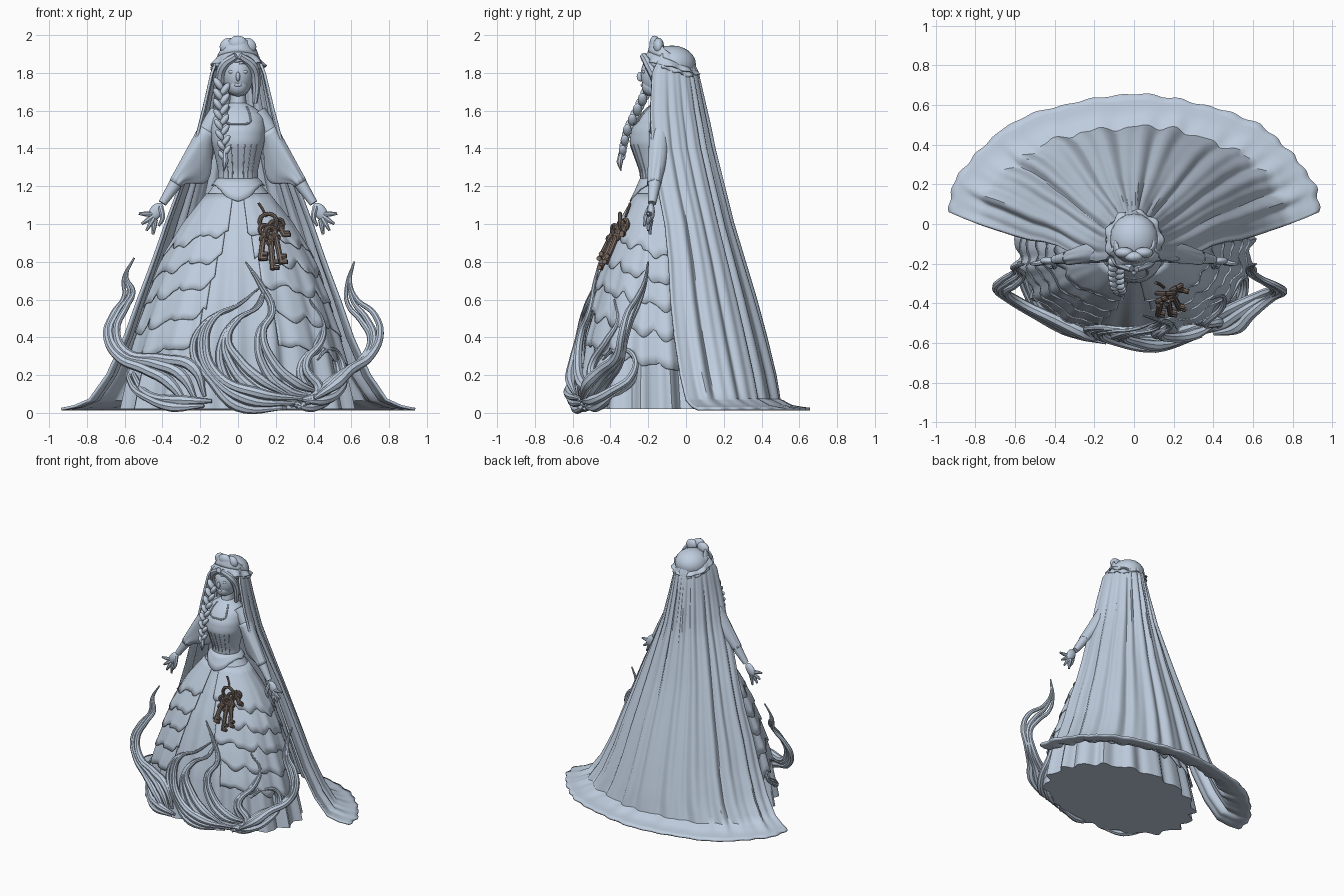
import bpy, bmesh, random
from math import sin, cos, pi, sqrt, radians
from mathutils import Vector, Matrix

random.seed(4)
old = bpy.data.objects.get("Cube")
if old:
    bpy.data.objects.remove(old)


def material(name, rgb):
    m = bpy.data.materials.new(name)
    m.use_nodes = True
    m.diffuse_color = (*rgb, 1)
    m.node_tree.nodes["Principled BSDF"].inputs["Base Color"].default_value = (*rgb, 1)
    return m


PALE = material("pale_blue", (0.52, 0.61, 0.73))
BROWN = material("worn_brown", (0.2, 0.15, 0.125))


def add(name, mesh, mat=PALE):
    mesh.materials.clear()
    mesh.materials.append(mat)
    ob = bpy.data.objects.new(name, mesh)
    bpy.context.collection.objects.link(ob)
    return ob


def from_bm(name, bm, mat=PALE):
    bmesh.ops.recalc_face_normals(bm, faces=bm.faces)
    mesh = bpy.data.meshes.new(name)
    bm.to_mesh(mesh)
    bm.free()
    return add(name, mesh, mat)


def sheet(name, nu, nv, f, closed=False, cap=False, thick=0.0):
    """Grid surface from f(u, v), with u and v in 0..1."""
    bm = bmesh.new()
    cols = nu if closed else nu + 1
    rows = [[bm.verts.new(f(i / nu, j / nv)) for i in range(cols)] for j in range(nv + 1)]
    for a, b in zip(rows, rows[1:]):
        for i in range(nu):
            k = (i + 1) % cols
            bm.faces.new((a[i], a[k], b[k], b[i]))
    if cap:
        bmesh.ops.holes_fill(bm, edges=bm.edges, sides=0)
    ob = from_bm(name, bm)
    if thick:
        mod = ob.modifiers.new("thickness", 'SOLIDIFY')
        mod.thickness = thick
        mod.offset = 0
    return ob


def tube(name, pts, radii, mat=PALE, sides=2):
    """Smooth tapering strand through the points."""
    cu = bpy.data.curves.new(name, 'CURVE')
    cu.dimensions = '3D'
    cu.bevel_depth = 1
    cu.bevel_resolution = sides
    cu.resolution_u = 6
    cu.use_fill_caps = True
    sp = cu.splines.new('BEZIER')
    sp.bezier_points.add(len(pts) - 1)
    for n, (bp, p) in enumerate(zip(sp.bezier_points, pts)):
        bp.co = p
        bp.radius = radii[min(n, len(radii) - 1)]
        bp.handle_left_type = bp.handle_right_type = 'AUTO'
    tmp = bpy.data.objects.new(name, cu)
    bpy.context.collection.objects.link(tmp)
    bpy.context.view_layer.update()
    mesh = bpy.data.meshes.new_from_object(tmp.evaluated_get(bpy.context.evaluated_depsgraph_get()))
    bpy.data.objects.remove(tmp)
    return add(name, mesh, mat)


def ball(name, loc, size, turn=0.0):
    bm = bmesh.new()
    bmesh.ops.create_uvsphere(bm, u_segments=20, v_segments=12, radius=1)
    bm.transform(Matrix.Translation(loc) @ Matrix.Rotation(turn, 4, 'Y') @ Matrix.Diagonal((*size, 1)))
    return from_bm(name, bm)


def look(table, z):
    """Interpolate rows (z, ...) listed from top to bottom."""
    for a, b in zip(table, table[1:]):
        if z >= b[0]:
            t = min(1, max(0, (a[0] - z) / (a[0] - b[0])))
            return [p + (q - p) * t for p, q in zip(a[1:], b[1:])]
    return table[-1][1:]


# Skirt: rows of height, half width, front y, back y
SKIRT = [(1.24, .1, -.235, -.06), (1.15, .17, -.27, -.02), (1.0, .28, -.345, .04),
         (.8, .39, -.43, .1), (.6, .46, -.49, .15), (.4, .52, -.535, .19), (.02, .6, -.58, .25)]


def skirt_point(a, z, off=0.0, fold=1.0):
    w, f, b = look(SKIRT, z)
    grow = max(0, min(1, (1.22 - z) / 1.1))
    r = 1 + fold * grow * (.04 * cos(18 * a + .6 * sin(3 * a)) + .015 * cos(31 * a + 1))
    return Vector(((w * r + off) * sin(a), (f + b) / 2 - ((b - f) / 2 * r + off) * cos(a), z))


def on_skirt(x, z, off):
    w, f, b = look(SKIRT, z)
    return Vector((x, (f + b) / 2 - (b - f) / 2 * sqrt(max(0, 1 - (x / w) ** 2)) - off, z))


sheet("skirt", 180, 22, lambda u, v: skirt_point(2 * pi * u, 1.24 - 1.22 * v), closed=True, cap=True)

# Scalloped tiers, open at the front
for n, hem in enumerate((1.0, .86, .72, .56, .4)):
    gap = .16 + .06 * n
    def tier(u, v, hem=hem, gap=gap, n=n):
        a = gap + (2 * pi - 2 * gap) * u
        side = min(1, min(u, 1 - u) * 4)
        low = hem - .13 * side - .05 * abs(sin(a * (5 + n) + n)) ** .6 + .01 * sin(23 * a + n)
        top = min(1.2, hem + .16)
        return skirt_point(a, top + (low - top) * v, .003 + .02 * v, .6)
    sheet("skirt_tier_%d" % (n + 1), 150, 6, tier, thick=.007)

# Veil: rows of height, half width, front edge y, back y
VEIL = [(1.9, .1, -.13, .02), (1.8, .14, -.18, .06), (1.6, .185, -.19, .1), (1.4, .235, -.18, .14),
        (1.2, .31, -.15, .19), (1.0, .385, -.11, .24), (.8, .455, -.09, .3), (.6, .53, -.08, .36),
        (.4, .6, -.06, .415), (.2, .69, -.03, .465), (.07, .78, .0, .49), (.035, .86, .03, .56),
        (.02, .93, .06, .65)]


def veil(u, v):
    n = v * (len(VEIL) - 1)
    i = min(int(n), len(VEIL) - 2)
    z, w, f, b = [p + (q - p) * (n - i) for p, q in zip(VEIL[i], VEIL[i + 1])]
    a = pi * u
    calm = 1 if v < .8 else 1 - .85 * (v - .8) / .2
    fold = calm * min(1, v * 5) * (.024 * cos(24 * a + sin(5 * a)) + .014 * cos(41 * a + 3 * v) + .012 * sin(9 * a + 2 * v))
    r = 1 + fold - .015 * calm
    if v == 1:
        r += .01 * sin(9 * a) + .006 * sin(39 * a)
    return Vector((w * cos(a) * r, f + (b - f) * sin(a) * r, z))


sheet("veil", 150, 36, veil, thick=.014)

# Bodice: rows of height, half width, front y, back y
BODY = [(1.7, .04, -.17, -.08), (1.64, .045, -.18, -.07), (1.61, .1, -.215, -.05), (1.57, .14, -.25, -.04),
        (1.5, .145, -.29, -.03), (1.43, .14, -.3, -.03), (1.36, .122, -.275, -.04), (1.28, .105, -.245, -.06),
        (1.22, .105, -.24, -.055), (1.16, .12, -.25, -.04)]


def body_point(a, z, off=0.0):
    w, f, b = look(BODY, z)
    return Vector(((w + off) * sin(a), (f + b) / 2 - ((b - f) / 2 + off) * cos(a), z))


sheet("bodice", 40, 27, lambda u, v: body_point(2 * pi * u, 1.7 - .54 * v), closed=True, cap=True)
for k in range(-3, 4):
    tube("corset_seam", [body_point(k * .27, z, -.001) for z in (1.42, 1.38, 1.34, 1.26, 1.19)], [.003])
tube("neckline", [body_point(a, z, .001) for a, z in
     ((-.6, 1.62), (-.5, 1.58), (-.45, 1.54), (0, 1.53), (.45, 1.54), (.5, 1.58), (.6, 1.62))], [.006])


def peplum(u, v):
    a = 2 * pi * u
    point = 1 - min(1, abs(sin(a / 2)) * 2.2)
    z = 1.24 - v * (.03 + .09 * point + .008 * abs(sin(5 * a)))
    return skirt_point(a, z, .005 + .006 * v, 0)


sheet("waist_trim", 72, 3, peplum, closed=True, thick=.008)

# Head and face
ball("head", (0, -.14, 1.79), (.083, .1, .12))
ball("jaw", (0, -.175, 1.73), (.055, .06, .055))
ball("nose", (0, -.243, 1.78), (.012, .018, .025))
ball("lips", (0, -.232, 1.735), (.02, .008, .008))
for s, side in ((1, "left"), (-1, "right")):
    ball("eye_" + side, (s * .034, -.223, 1.805), (.017, .009, .009))
    tube("front_hair_" + side, [(s * .01, -.225, 1.89), (s * .075, -.195, 1.84), (s * .095, -.16, 1.76),
                                (s * .09, -.15, 1.64)], [.02, .026, .025, .014])

# Braid over one shoulder
BRAID = [(1.74, -.085, -.19), (1.62, -.09, -.25), (1.5, -.085, -.31), (1.42, -.075, -.33), (1.33, -.07, -.345)]
for k in range(15):
    z = 1.74 - .027 * k
    x, y = look(BRAID, z)
    s = 1 if k % 2 else -1
    fat = 1.2 - .02 * k
    ball("braid_lobe", (x + s * .015 * fat, y, z), (.016 * fat, .022 * fat, .034 * fat), s * radians(35))
tube("braid_tail", [(-.07, -.34, 1.38), (-.068, -.35, 1.33), (-.075, -.345, 1.28)], [.012, .018, .002])

# Ruffled bonnet, tilted up at the front
ball("bonnet", (0, -.075, 1.845), (.122, .128, .1))


def ruffle(rise, flare, waves, size, front, wave=.08):
    def f(u, v):
        a = 2 * pi * u
        h = size + front * max(0, cos(a))
        r = 1 + flare * v + wave * v * sin(waves * a)
        z = 1.865 + .045 * cos(a) + rise * v * h * (.9 + .1 * cos(waves * a + 1))
        return Vector((.115 * r * sin(a), -.08 - .118 * r * cos(a), z))
    return f


sheet("bonnet_frill", 96, 4, ruffle(-1, .16, 11, .06, .015), closed=True, thick=.008)
sheet("bonnet_frill_upper", 96, 4, ruffle(-1, .24, 9, .035, .02), closed=True, thick=.008)
sheet("bonnet_crest", 96, 4, ruffle(1, -.2, 6, .04, .045, .05), closed=True, thick=.01)
for k in range(-1, 2):
    ball("crest_petal", (.05 * k, -.165 + .02 * k * k, 1.955 - .012 * k * k), (.048, .028, .042), .4 * k)

# Arms, draped sleeves and hands
for s, side in ((1, "left"), (-1, "right")):
    P = lambda *p: Vector((s * p[0], p[1], p[2]))
    tube("arm_" + side, [P(.1, -.14, 1.59), P(.165, -.14, 1.49), P(.24, -.145, 1.35), P(.32, -.165, 1.23),
                         P(.4, -.18, 1.11)], [.05, .05, .046, .036, .022], sides=4)

    def sleeve(u, v):
        a = 2 * pi * u
        r = .052 - .018 * v + .003 * v * cos(7 * a)
        drop = max(0, -sin(a)) * sin(pi * v) ** 2 * .1
        return P(.16 + .17 * v + r * .8 * sin(a) - .5 * drop, -.14 - .03 * v + r * cos(a) + .5 * drop,
                 1.495 - .28 * v + .5 * r * sin(a) - drop)
    sheet("sleeve_" + side, 42, 14, sleeve, closed=True, thick=.005)
    ball("palm_" + side, P(.435, -.185, 1.065), (.034, .02, .052), s * radians(-35))
    for tip in ((.525, -.2, 1.055), (.51, -.2, 1.0), (.485, -.2, .965), (.45, -.19, .945)):
        knuckle = Vector((.435, -.185, 1.05)).lerp(Vector(tip), .25)
        mid = Vector((.435, -.195, 1.05)).lerp(Vector(tip), .6)
        tube("finger_" + side, [P(*knuckle), P(*mid), P(*tip)], [.015, .013, .007])
    tube("thumb_" + side, [P(.41, -.19, 1.09), P(.4, -.215, 1.03), P(.42, -.22, .99)], [.016, .013, .007])


# Tendrils curling around the hem
def tendril(name, pts, fat, strands):
    n = len(pts) - 1
    for k in range(strands):
        d = (k - (strands - 1) / 2) * fat * 1.3
        drift = random.uniform(.6, 1.4)
        path = []
        for i, p in enumerate(pts):
            spread = d * (1 - (i / n) ** 2) * (1 + .5 * sin(drift * i * 1.7))
            path.append(Vector(p) + Vector((spread, -.3 * spread, .6 * spread)))
        tube(name, path, [fat * (.3 if i == 0 else 1.05 - .9 * i / n) for i in range(n + 1)])


SIDES = {
    "tendril_right": [(-.22, -.56, .06), (-.3, -.54, .2), (-.44, -.47, .26), (-.61, -.38, .31), (-.675, -.33, .42),
                      (-.63, -.29, .54), (-.575, -.25, .63), (-.595, -.22, .72), (-.55, -.2, .82)],
    "tendril_left": [(.36, -.54, .05), (.46, -.5, .12), (.55, -.44, .2), (.68, -.36, .29), (.72, -.33, .4),
                     (.68, -.3, .5), (.61, -.26, .59), (.59, -.22, .69), (.615, -.2, .8)]}
for name, pts in SIDES.items():
    tendril(name, pts, .034, 3)
FRONT = {
    "big_swirl": [(.3, .05), (.05, .07), (-.12, .18), (-.2, .35), (-.15, .49), (0, .57), (.11, .66)],
    "inner_swirl": [(.22, .07), (.06, .14), (-.04, .26), (-.07, .38), (-.01, .49), (.1, .56), (.14, .66)],
    "centre_wave": [(.4, .1), (.28, .14), (.16, .26), (.12, .42), (.18, .54), (.12, .68), (.04, .8)],
    "side_wave": [(.3, .05), (.4, .1), (.35, .24), (.43, .38), (.44, .48), (.38, .6)],
    "right_wave": [(-.16, .05), (-.32, .05), (-.46, .08), (-.55, .16), (-.56, .26), (-.5, .3)],
    "left_wave": [(.3, .06), (.42, .05), (.51, .1), (.55, .2), (.53, .3), (.47, .33), (.42, .28)]}
for name, pts in FRONT.items():
    tendril(name, [on_skirt(x, z, .03) for x, z in pts], .032, 2 if "wave" in name else 3)


# Keys hanging from a ring
def ring(name, loc, big, small, turn=0.0):
    tube(name, [loc + Vector((big * sin(a), turn * sin(a), big * cos(a)))
                for a in [k * pi / 5 for k in range(11)]], [small], BROWN)


tube("key_cord", [on_skirt(x, z, .03) for x, z in ((.11, 1.11), (.13, 1.08), (.15, 1.04))], [.007], BROWN)
ring("key_ring", on_skirt(.16, 1.01, .045), .045, .011)
for x, z, lean, size in ((.14, .97, -.02, .16), (.17, .96, .015, .2), (.19, .99, .04, .2), (.215, 1.0, .03, .06)):
    top = on_skirt(x, z, .045)
    end = on_skirt(x + lean, z - size, .045)
    ring("key_bow", top, .024, .012, .012)
    tube("key_shaft", [top.lerp(end, .12), end], [.015], BROWN)
    ring("key_collar", top.lerp(end, .3), .012, .011, .012)
    for t in (.8, .95):
        bit = top.lerp(end, t)
        tube("key_bit", [bit, bit + Vector((.034, -.008, 0))], [.013], BROWN)

# Smooth shading with sharp folds
bpy.ops.object.select_all(action='DESELECT')
for ob in bpy.context.scene.objects:
    if ob.type == 'MESH':
        ob.select_set(True)
        bpy.context.view_layer.objects.active = ob
bpy.ops.object.shade_smooth_by_angle(angle=radians(40))
